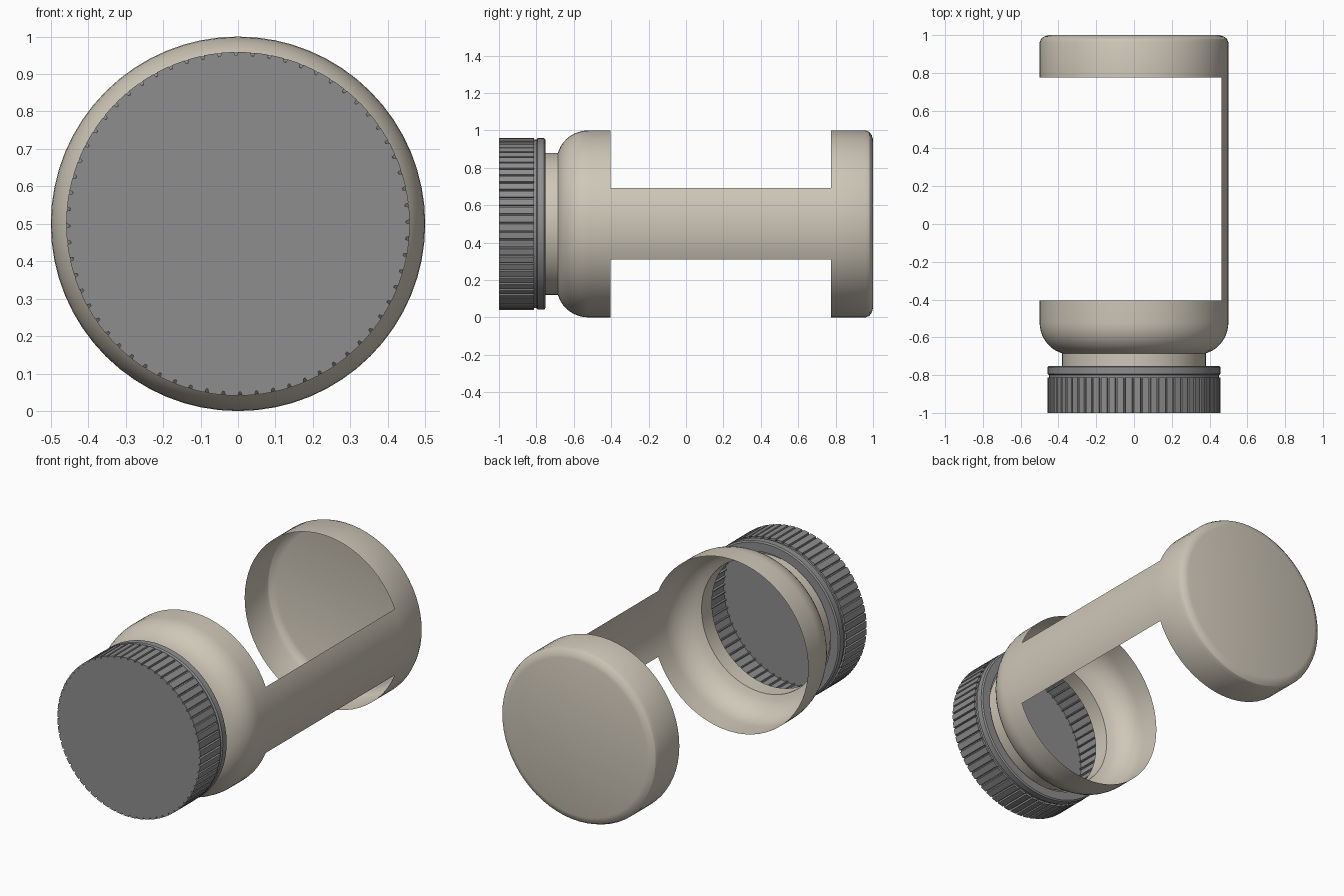
import bpy, bmesh, math

SEGMENTS = 64
RIDGES = 64

if "Cube" in bpy.data.objects:
    bpy.data.objects.remove(bpy.data.objects["Cube"], do_unlink=True)


def make_material(name, rgb):
    mat = bpy.data.materials.new(name)
    mat.use_nodes = True
    mat.diffuse_color = (*rgb, 1)
    mat.node_tree.nodes["Principled BSDF"].inputs["Base Color"].default_value = (*rgb, 1)
    return mat


def lathe(name, profile, mat, angles, closed_end=None, groove=None, keep=None, smooth=30):
    """Turn (y, radius) points about the y axis at half height."""
    bm = bmesh.new()
    rings = []
    for y, r in profile:
        ring = []
        for i, a in enumerate(angles):
            rad = r - (groove(i) if groove else 0)
            ring.append(bm.verts.new((rad * math.cos(a), y, 0.5 + rad * math.sin(a))))
        rings.append(ring)
    n = len(angles)
    for k in range(len(rings) - 1):
        for i in range(n):
            j = (i + 1) % n
            mid_y = (profile[k][0] + profile[k + 1][0]) / 2
            mid_a = angles[i] + math.pi / n
            if keep and not keep(mid_y, mid_a):
                continue
            bm.faces.new((rings[k][i], rings[k][j], rings[k + 1][j], rings[k + 1][i]))
    if closed_end is not None:
        bm.faces.new(rings[closed_end])
    bmesh.ops.delete(bm, geom=[v for v in bm.verts if not v.link_faces], context="VERTS")
    bmesh.ops.recalc_face_normals(bm, faces=bm.faces)
    mesh = bpy.data.meshes.new(name)
    bm.to_mesh(mesh)
    bm.free()
    mesh.materials.append(mat)
    obj = bpy.data.objects.new(name, mesh)
    bpy.context.collection.objects.link(obj)
    bpy.ops.object.select_all(action="DESELECT")
    obj.select_set(True)
    bpy.context.view_layer.objects.active = obj
    bpy.ops.object.shade_smooth_by_angle(angle=math.radians(smooth))
    return obj


beige = make_material("warm beige", (0.62, 0.57, 0.48))
grey = make_material("cap grey", (0.27, 0.27, 0.27))
round_angles = [math.tau * i / SEGMENTS for i in range(SEGMENTS)]

# Bottle shell: neck, shoulder, open label window with one side strip, base
GAP_START, GAP_END = -0.405, 0.775
body = [(-0.78, 0.38), (-0.685, 0.38)]
for step in range(1, 9):
    t = math.radians(18 + 72 * step / 8)
    body.append((-0.52 - 0.17 * math.cos(t), 0.34 + 0.16 * math.sin(t)))
body += [(GAP_START, 0.5), (GAP_END, 0.5), (0.96, 0.5),
         (0.98, 0.492), (0.993, 0.475), (1.0, 0.45)]


def outside_window(y, angle):
    return not GAP_START < y < GAP_END or math.cos(angle) > math.cos(math.pi / 8)


lathe("bottle_shell", body, beige, round_angles, closed_end=-1, keep=outside_window)

# Tamper ring with softened edges, joined to the cap by a narrow recess
ring = [(-0.752, 0.4), (-0.752, 0.45), (-0.758, 0.458), (-0.793, 0.458),
        (-0.8, 0.45), (-0.812, 0.45)]
lathe("tamper_ring", ring, grey, round_angles)

# Ridged screw cap: narrow grooves between wide ribs
pitch = math.tau / RIDGES
ridge_angles = [pitch * (i + f) for i in range(RIDGES) for f in (0.0, 0.06, 0.18, 0.24)]


def groove_depth(i):
    return 0.01 if i % 4 in (1, 2) else 0


lathe("screw_cap", [(-0.812, 0.459), (-1.0, 0.459)], grey, ridge_angles,
      closed_end=-1, groove=groove_depth, smooth=10)
